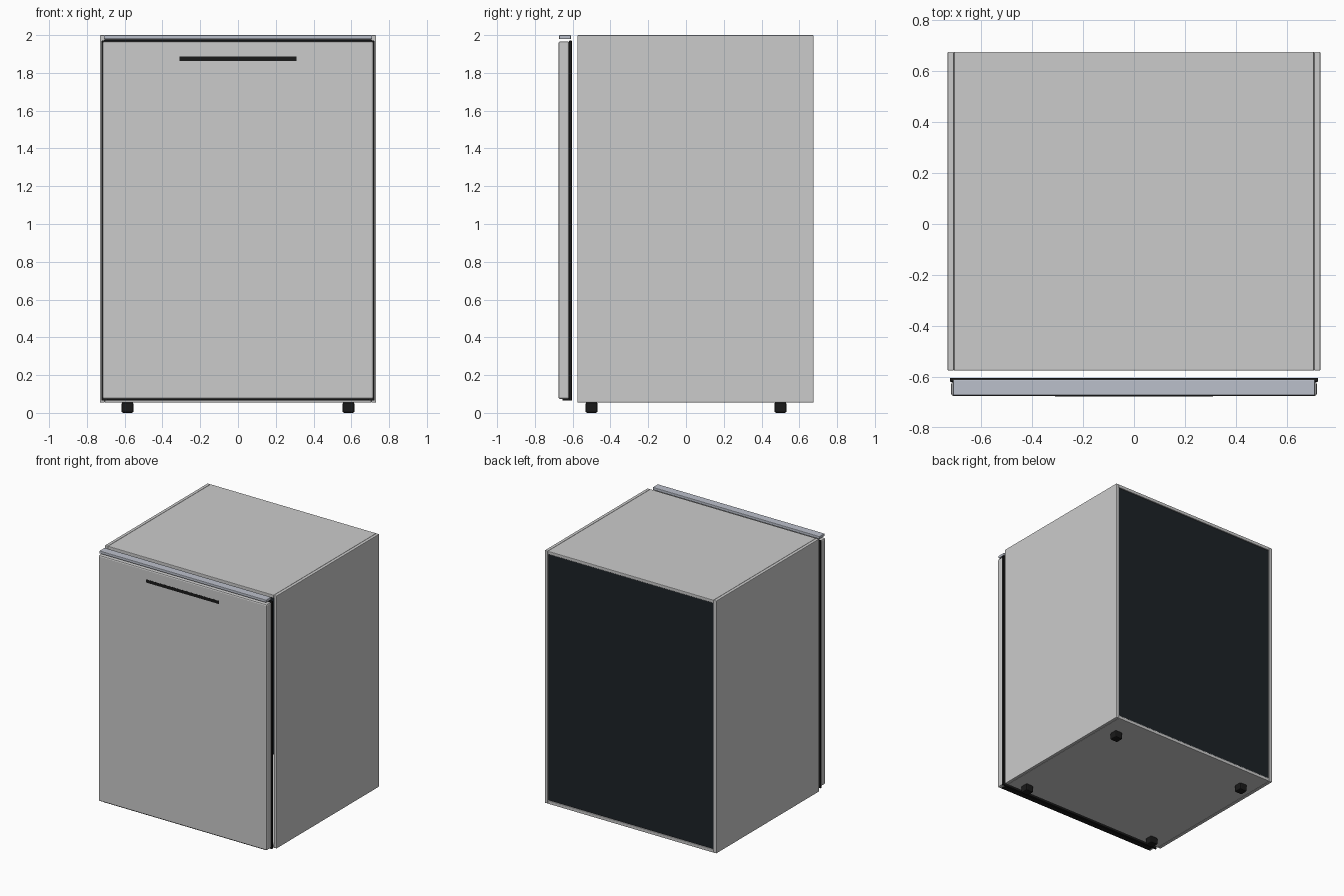
import bpy

if "Cube" in bpy.data.objects:
    bpy.data.objects.remove(bpy.data.objects["Cube"])


def material(name, rgb):
    m = bpy.data.materials.new(name)
    m.diffuse_color = (*rgb, 1)
    m.use_nodes = True
    m.node_tree.nodes["Principled BSDF"].inputs["Base Color"].default_value = m.diffuse_color
    return m


DARK = material("dark_panel", (0.012, 0.016, 0.02))
RUBBER = material("black_rubber", (0.01, 0.01, 0.01))
TRIM = material("blue_grey_trim", (0.5, 0.53, 0.6))


def box(name, x, y, z, bevel=0.004, mat=None):
    """Bevelled box from (min, max) ranges on each axis."""
    bpy.ops.mesh.primitive_cube_add(size=1)
    o = bpy.context.object
    o.name = name
    o.location = [(a + b) / 2 for a, b in (x, y, z)]
    o.scale = [b - a for a, b in (x, y, z)]
    bpy.ops.object.transform_apply(location=False, rotation=False, scale=True)
    if bevel:
        mod = o.modifiers.new("edge_round", "BEVEL")
        mod.width = bevel
        mod.segments = 2
    if mat:
        o.data.materials.append(mat)
    return o


# cabinet shell: four panels with a recessed dark back
YB = (-0.575, 0.675)
for s, side in ((-1, "left"), (1, "right")):
    box(f"{side}_side_panel", sorted((s * 0.706, s * 0.731)), YB, (0.055, 2.0))
box("top_panel", (-0.706, 0.706), YB, (1.975, 2.0))
box("bottom_panel", (-0.706, 0.706), YB, (0.055, 0.08))
box("back_panel", (-0.706, 0.706), (0.645, 0.667), (0.08, 1.975), 0, DARK)

# door with its seal, recessed grip and top trim strip
box("door", (-0.717, 0.717), (-0.675, -0.618), (0.073, 1.967), 0.01)
box("door_seal", (-0.722, 0.722), (-0.619, -0.604), (0.065, 1.971), 0.003, RUBBER)
box("door_bottom_strip", (-0.69, 0.69), (-0.655, -0.62), (0.065, 0.076), 0, RUBBER)
box("grip_slot", (-0.31, 0.31), (-0.676, -0.66), (1.864, 1.888), 0, RUBBER)
box("top_trim", (-0.71, 0.71), (-0.672, -0.609), (1.979, 2.0), 0.004, TRIM)

# feet
for sx in (-1, 1):
    for sy in (-1, 1):
        cx, cy = sx * 0.585, sy * 0.5
        box("foot", (cx - 0.032, cx + 0.032), (cy - 0.032, cy + 0.032),
            (0, 0.056), 0.009, RUBBER)
